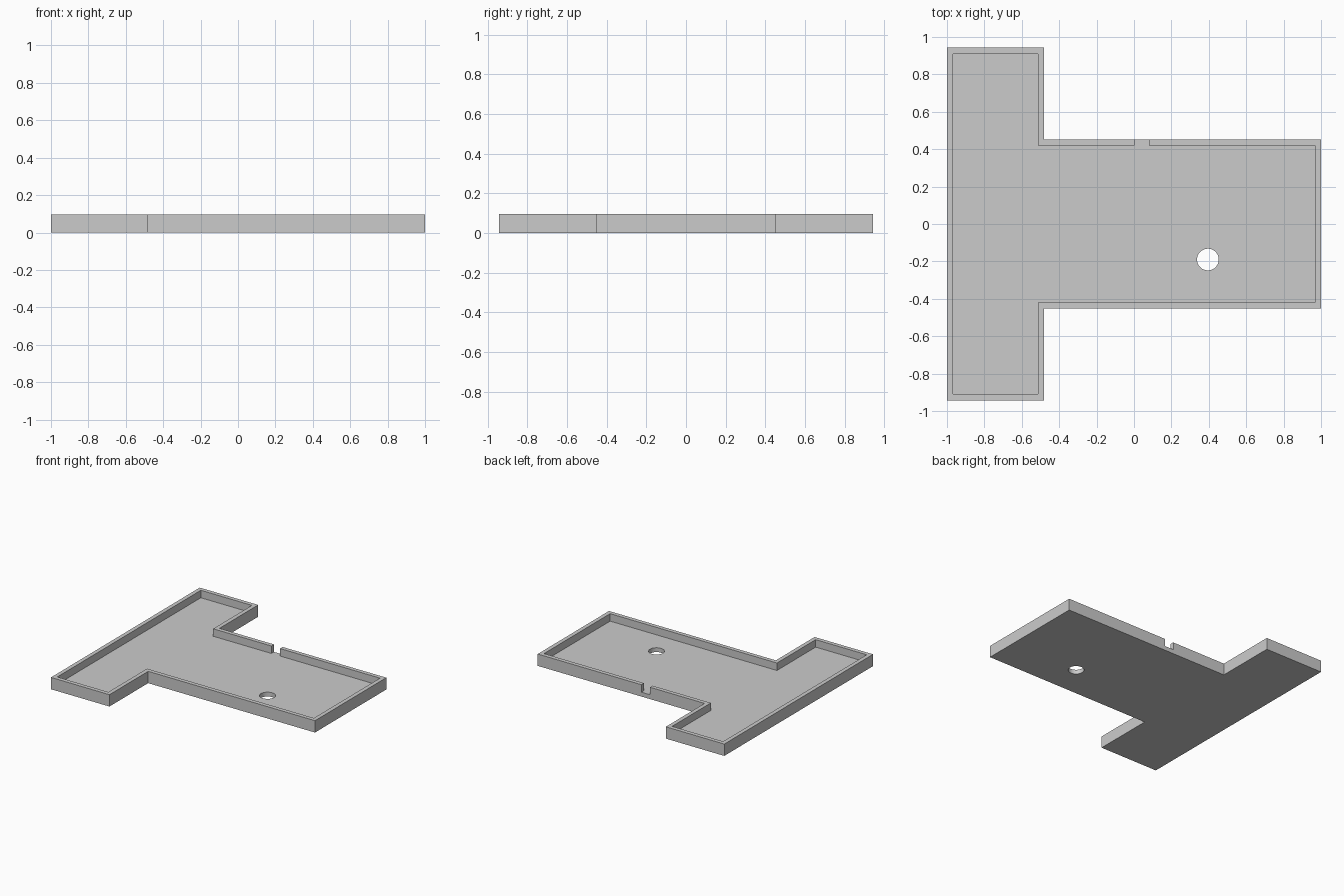
import bpy
import bmesh

cube = bpy.data.objects.get("Cube")
if cube:
    bpy.data.objects.remove(cube, do_unlink=True)

HEIGHT, FLOOR, WALL = 0.095, 0.035, 0.033

grey = bpy.data.materials.new("plain_grey")
grey.use_nodes = True
colour = (0.6, 0.6, 0.6, 1)
grey.diffuse_color = colour
grey.node_tree.nodes["Principled BSDF"].inputs["Base Color"].default_value = colour


def t_outline(inset):
    """T-shaped plan, shrunk inwards by the inset."""
    left, neck, right = -1 + inset, -0.481 - inset, 1 - inset
    wide, narrow = 0.943 - inset, 0.452 - inset
    return [(left, -wide), (neck, -wide), (neck, -narrow), (right, -narrow),
            (right, narrow), (neck, narrow), (neck, wide), (left, wide)]


def prism(name, outline, low, high):
    bm = bmesh.new()
    face = bm.faces.new([bm.verts.new((x, y, low)) for x, y in outline])
    top = bmesh.ops.extrude_face_region(bm, geom=[face])["geom"]
    verts = [v for v in top if isinstance(v, bmesh.types.BMVert)]
    bmesh.ops.translate(bm, verts=verts, vec=(0, 0, high - low))
    bmesh.ops.recalc_face_normals(bm, faces=bm.faces)
    mesh = bpy.data.meshes.new(name)
    bm.to_mesh(mesh)
    bm.free()
    mesh.materials.append(grey)
    obj = bpy.data.objects.new(name, mesh)
    bpy.context.collection.objects.link(obj)
    return obj


# Tray body
tray = prism("tray", t_outline(0), 0, HEIGHT)

# Cavity, wall notch and round floor hole
cavity = prism("cavity_cutter", t_outline(WALL), FLOOR, HEIGHT + 0.1)
notch = prism("notch_cutter", [(0.003, 0.4), (0.08, 0.4), (0.08, 0.5), (0.003, 0.5)],
              FLOOR, HEIGHT + 0.1)
bpy.ops.mesh.primitive_cylinder_add(vertices=48, radius=0.058, depth=0.4,
                                    location=(0.395, -0.19, 0))
hole = bpy.context.object
hole.name = "hole_cutter"
hole.data.materials.append(grey)

for cutter in (cavity, notch, hole):
    bpy.context.view_layer.objects.active = tray
    cut = tray.modifiers.new(cutter.name, "BOOLEAN")
    cut.operation = "DIFFERENCE"
    cut.solver = "EXACT"
    cut.object = cutter
    bpy.ops.object.modifier_apply(modifier=cut.name)
    bpy.data.objects.remove(cutter, do_unlink=True)

# Smooth hole rim, crisp corners
bpy.ops.object.select_all(action="DESELECT")
tray.select_set(True)
bpy.context.view_layer.objects.active = tray
bpy.ops.object.shade_smooth_by_angle(angle=0.5)
